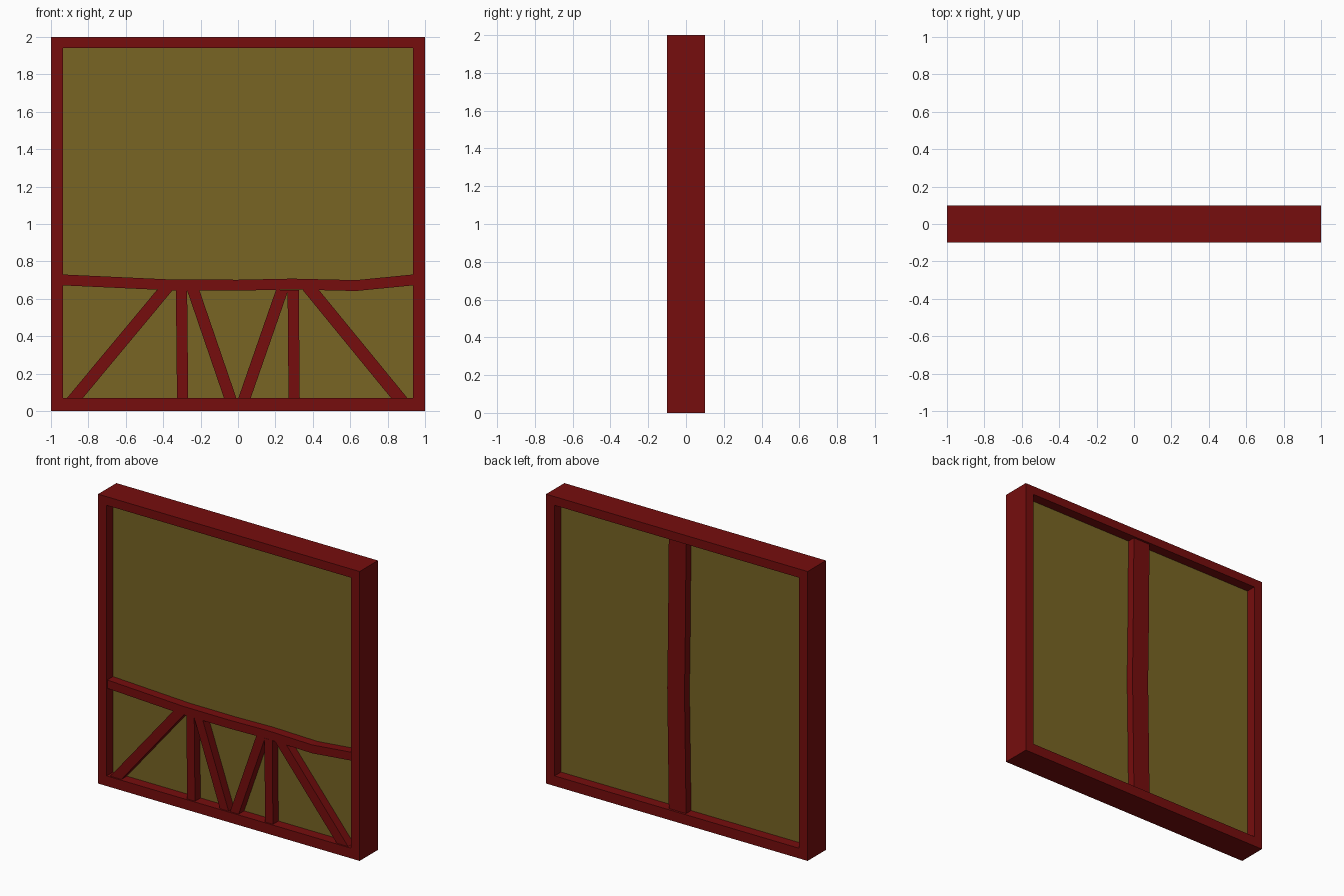
import bpy, bmesh

cube = bpy.data.objects.get("Cube")
if cube:
    bpy.data.objects.remove(cube, do_unlink=True)


def material(name, color):
    m = bpy.data.materials.new(name)
    m.use_nodes = True
    m.diffuse_color = color
    m.node_tree.nodes["Principled BSDF"].inputs["Base Color"].default_value = color
    return m


timber_red = material("timber red", (0.181, 0.004, 0.004, 1))
plaster_ochre = material("plaster ochre", (0.188, 0.130, 0.017, 1))


def finish(bm, name, mat):
    bmesh.ops.recalc_face_normals(bm, faces=bm.faces)
    mesh = bpy.data.meshes.new(name)
    bm.to_mesh(mesh)
    bm.free()
    mesh.materials.append(mat)
    obj = bpy.data.objects.new(name, mesh)
    bpy.context.collection.objects.link(obj)
    return obj


def extrude_y(bm, depth):
    """Extrude every face of the flat x-z outline along y."""
    geom = bmesh.ops.extrude_face_region(bm, geom=bm.faces[:])["geom"]
    verts = [g for g in geom if isinstance(g, bmesh.types.BMVert)]
    bmesh.ops.translate(bm, verts=verts, vec=(0, depth, 0))


def strip(name, pairs, y0, y1, mat):
    """Board made of quads between successive pairs of x-z points."""
    bm = bmesh.new()
    rows = [[bm.verts.new((x, y0, z)) for x, z in pair] for pair in pairs]
    for a, b in zip(rows, rows[1:]):
        bm.faces.new((a[0], b[0], b[1], a[1]))
    extrude_y(bm, y1 - y0)
    return finish(bm, name, mat)


# Outer frame: one closed ring with a square opening
HALF, DEPTH = 0.935, 0.1
SILL, HEAD = 0.07, 1.94
bm = bmesh.new()
outer = [(-1, 0), (1, 0), (1, 2), (-1, 2)]
inner = [(-HALF, SILL), (HALF, SILL), (HALF, HEAD), (-HALF, HEAD)]
ring = [[bm.verts.new((x, -DEPTH, z)) for x, z in loop] for loop in (outer, inner)]
for i in range(4):
    j = (i + 1) % 4
    bm.faces.new((ring[0][i], ring[0][j], ring[1][j], ring[1][i]))
extrude_y(bm, 2 * DEPTH)
finish(bm, "outer_frame", timber_red)

# Infill panel set back from both faces
PANEL = 0.03
strip("infill_panel", [((-HALF, SILL), (-HALF, HEAD)), ((HALF, SILL), (HALF, HEAD))],
      -PANEL, PANEL, plaster_ochre)

# Gently sagging middle rail
rail_top = [(-HALF, 0.73), (-0.35, 0.703), (0, 0.702), (0.29, 0.708), (0.63, 0.70), (HALF, 0.73)]
strip("middle_rail", [((x, z - 0.058), (x, z)) for x, z in rail_top],
      -0.092, -PANEL, timber_red)

# Posts and braces below the rail: bottom and top x of the left edge, and width
RAIL_UNDER = 0.648
timbers = {
    "right_outer_brace": (-0.914, -0.433, 0.085),
    "right_post": (-0.326, -0.332, 0.06),
    "right_inner_brace": (-0.075, -0.273, 0.066),
    "left_inner_brace": (0.002, 0.203, 0.066),
    "left_post": (0.27, 0.265, 0.06),
    "left_outer_brace": (0.818, 0.345, 0.087),
}
for name, (bottom, top, width) in timbers.items():
    strip(name, [((bottom, SILL), (bottom + width, SILL)),
                 ((top, RAIL_UNDER), (top + width, RAIL_UNDER))],
          -0.09, -PANEL, timber_red)

# Slightly bowed upright on the back
bow = [(SILL, 0), (0.5, 0.006), (0.9, 0.012), (1.3, 0.006), (HEAD, 0)]
strip("back_post", [((-0.06 + s, z), (0.072 + s, z)) for z, s in bow],
      PANEL, 0.085, timber_red)
